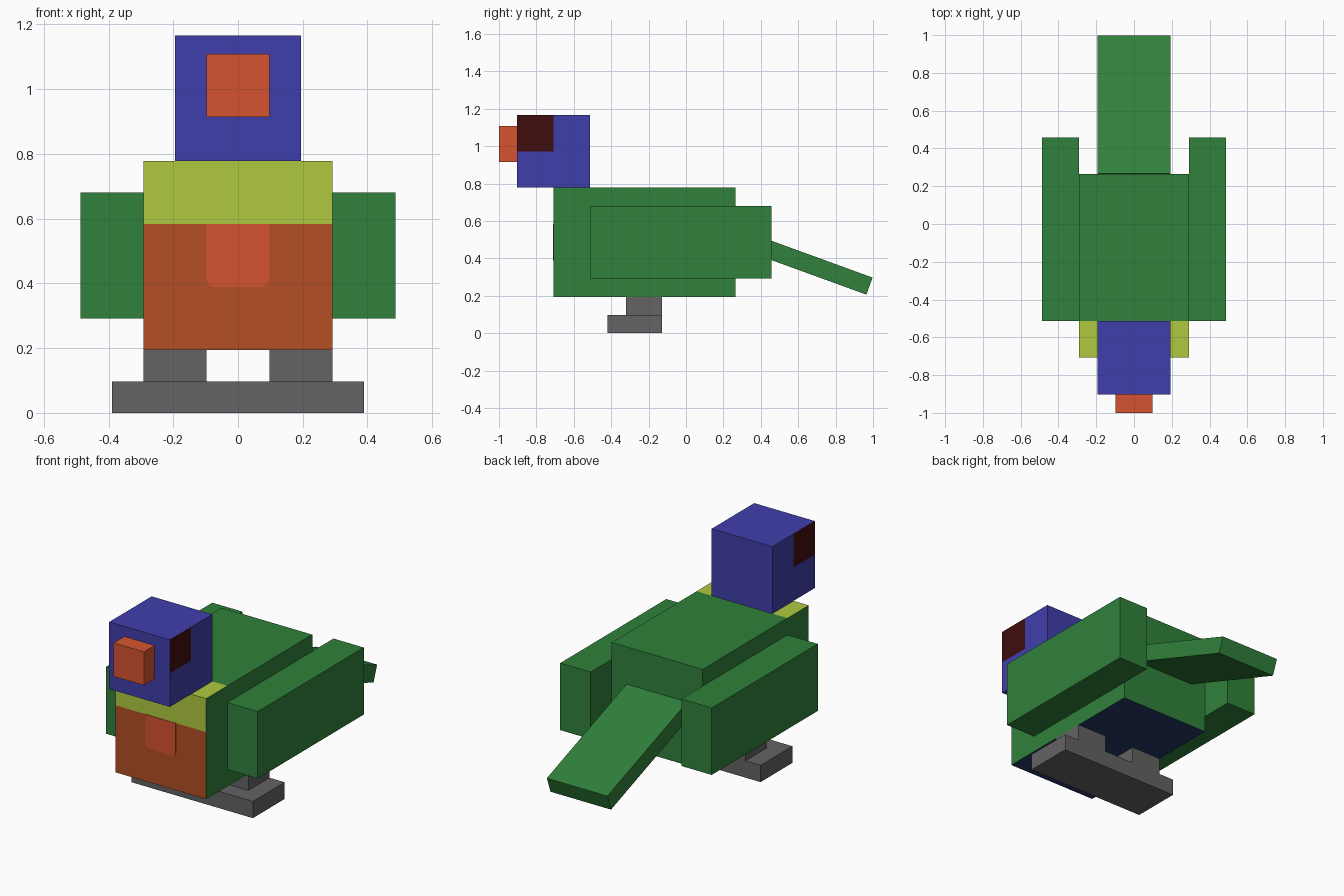
import bpy, bmesh, math
from mathutils import Vector, Matrix

if "Cube" in bpy.data.objects:
    bpy.data.objects.remove(bpy.data.objects["Cube"], do_unlink=True)

U = 0.0972  # one block unit


def material(name, r, g, b):
    def linear(c):
        c /= 255
        return c / 12.92 if c <= 0.04045 else ((c + 0.055) / 1.055) ** 2.4
    colour = (linear(r), linear(g), linear(b), 1)
    m = bpy.data.materials.new(name)
    m.use_nodes = True
    m.diffuse_color = colour
    m.node_tree.nodes["Principled BSDF"].inputs["Base Color"].default_value = colour
    return m


green = material("leaf green", 48, 129, 59)
lime = material("lime collar", 175, 201, 62)
rust = material("rust belly", 180, 79, 37)
orange = material("beak orange", 214, 84, 48)
blue = material("head blue", 64, 62, 171)
maroon = material("eye maroon", 64, 14, 14)
grey = material("leg grey", 99, 99, 100)
navy = material("underside navy", 36, 57, 102)


def box(name, x, y, z, mats, cuts=(), rule=None):
    """Box from ranges, with optional plane cuts and a face colour rule."""
    lo, hi = Vector((x[0], y[0], z[0])), Vector((x[1], y[1], z[1]))
    bm = bmesh.new()
    place = Matrix.Translation((lo + hi) / 2) @ Matrix.Diagonal((*(hi - lo), 1))
    bmesh.ops.create_cube(bm, size=1, matrix=place)
    for axis, at in cuts:
        normal = Vector([i == axis for i in range(3)])
        bmesh.ops.bisect_plane(bm, geom=bm.verts[:] + bm.edges[:] + bm.faces[:],
                               plane_co=normal * at, plane_no=normal)
    if rule:
        bm.normal_update()
        for f in bm.faces:
            f.material_index = rule(f.calc_center_median(), f.normal)
    mesh = bpy.data.meshes.new(name)
    bm.to_mesh(mesh)
    bm.free()
    for m in mats:
        mesh.materials.append(m)
    ob = bpy.data.objects.new(name, mesh)
    bpy.context.collection.objects.link(ob)
    return ob


front = -0.708          # front of the body
collar_y = front + 2 * U
collar_z = 6 * U


# Body: green sides, lime collar, rust belly, navy underside
def body_rule(c, n):
    if n.z < -0.5:
        return 3
    if n.y < -0.5:
        return 1 if c.z > collar_z else 2
    return 1 if n.z > 0.5 and c.y < collar_y else 0


box("body", (-3 * U, 3 * U), (front, front + 10 * U), (2 * U, 8 * U),
    [green, lime, rust, navy], [(1, collar_y), (2, collar_z)], body_rule)

# Breast patch with clipped lower corners
patch = box("breast_patch", (-U, U), (front - 0.003, front + 0.002),
            (4 * U, 6 * U), [orange])
bm = bmesh.new()
bm.from_mesh(patch.data)
corners = [e for e in bm.edges if all(v.co.z < 5 * U for v in e.verts)
           and abs(e.verts[0].co.x - e.verts[1].co.x) < 0.01]
bmesh.ops.bevel(bm, geom=corners, offset=0.025, segments=2, profile=0.5,
                affect='EDGES')
bm.to_mesh(patch.data)
bm.free()

# Head with an eye in the upper front corner of each side
head_y = front - 2 * U


def head_rule(c, n):
    return int(abs(n.x) > 0.5 and c.y < front and c.z > 10 * U)


box("head", (-2 * U, 2 * U), (head_y, head_y + 4 * U), (8 * U, 12 * U),
    [blue, maroon], [(1, front), (2, 10 * U)], head_rule)
box("beak", (-U, U), (-1, head_y), (9.4 * U, 11.4 * U), [orange])

# Wings and legs on both sides
for side, s in (("left", 1), ("right", -1)):
    box(side + "_wing", sorted((3 * s * U, 5 * s * U)),
        (collar_y, collar_y + 10 * U), (3 * U, 7 * U), [green])
    box(side + "_leg", sorted((s * U, 3 * s * U)),
        (-0.322, -0.128), (U, 2 * U), [grey])

box("feet", (-4 * U, 4 * U), (-0.419, -0.128), (0, U), [grey])

# Tail sloping down from the back of the body
tail = box("tail", (-2 * U, 2 * U), (0, 8 * U), (-U, 0), [green])
tail.location = (0, 0.267, 0.563)
tail.rotation_euler.x = math.radians(-20)
